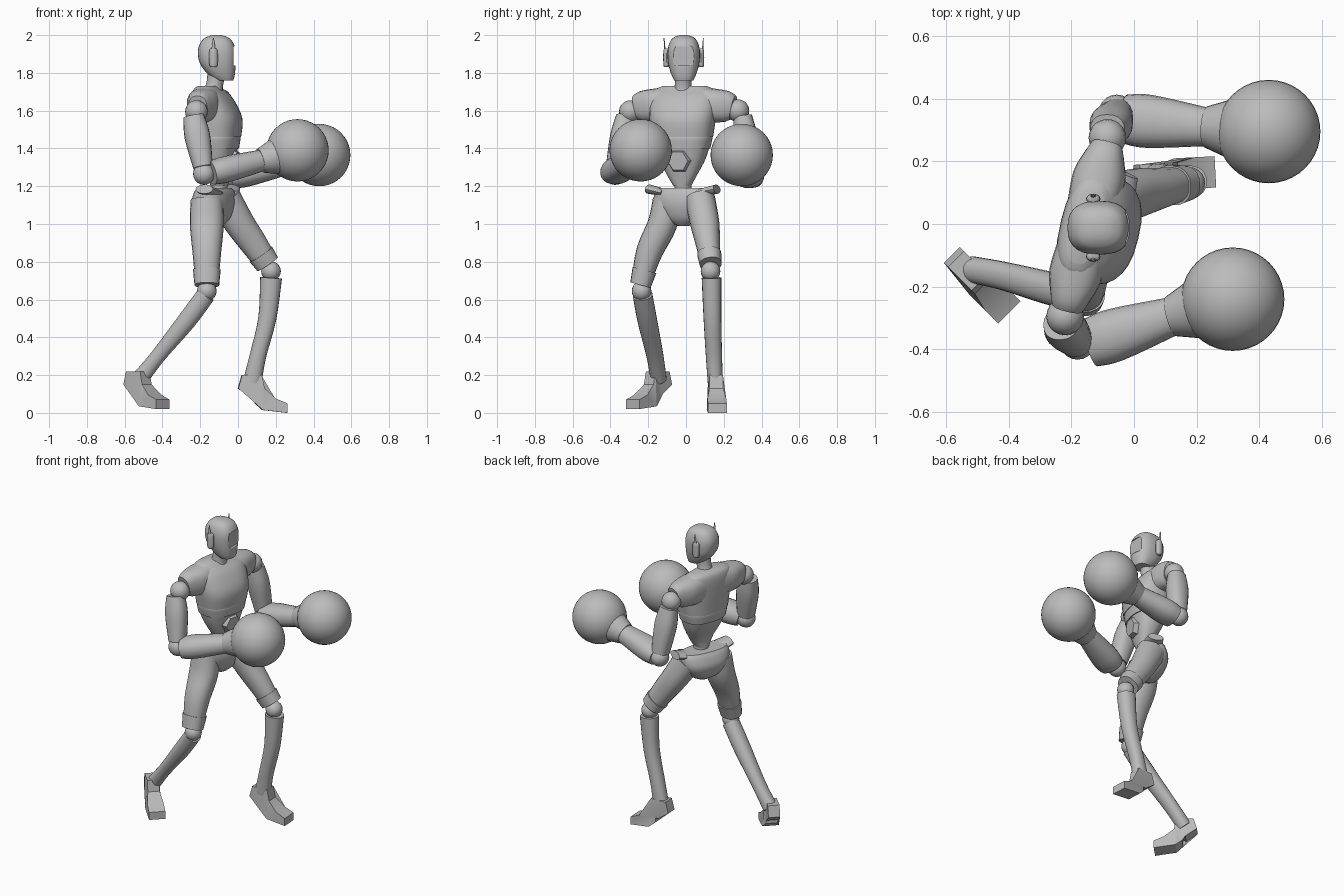
import bpy, bmesh, math
from mathutils import Vector, Matrix

old = bpy.data.objects.get("Cube")
if old:
    bpy.data.objects.remove(old, do_unlink=True)

grey = bpy.data.materials.new("plain_grey")
grey.use_nodes = True
grey.diffuse_color = (0.5, 0.5, 0.5, 1)
grey.node_tree.nodes["Principled BSDF"].inputs["Base Color"].default_value = grey.diffuse_color

UP = Vector((0, 0, 1))
FORWARD = Vector((1, 0, 0))


def finish(name, bm, angle=40):
    """Turn a bmesh into a shaded object."""
    bmesh.ops.recalc_face_normals(bm, faces=bm.faces)
    mesh = bpy.data.meshes.new(name)
    bm.to_mesh(mesh)
    bm.free()
    mesh.materials.append(grey)
    obj = bpy.data.objects.new(name, mesh)
    bpy.context.collection.objects.link(obj)
    bpy.ops.object.select_all(action="DESELECT")
    obj.select_set(True)
    bpy.context.view_layer.objects.active = obj
    bpy.ops.object.shade_smooth_by_angle(angle=math.radians(angle))
    return obj


def smooth_path(path, steps):
    """Catmull-Rom interpolation of section tuples."""
    rows = [Vector(p) for p in path]
    rows = [rows[0]] + rows + [rows[-1]]
    result = []
    for a, b, c, d in zip(rows, rows[1:], rows[2:], rows[3:]):
        for i in range(steps):
            t = i / steps
            result.append(b + 0.5 * t * ((c - a) + t * ((2 * a - 5 * b + 4 * c - d)
                                                        + t * (3 * (b - c) + d - a))))
    return result + [rows[-1]]


def loft(name, path, ref=FORWARD, axis=None, sides=20, steps=4, power=1.0):
    """Skin elliptical sections (x, y, z, half size along ref, half size across)."""
    rows = smooth_path(path, steps)
    centres = [Vector(r[:3]) for r in rows]
    bm = bmesh.new()
    rings = []
    for i, row in enumerate(rows):
        tangent = axis or (centres[min(i + 1, len(rows) - 1)] - centres[max(i - 1, 0)]).normalized()
        side = (ref - tangent * ref.dot(tangent)).normalized()
        other = tangent.cross(side)
        ring = []
        for k in range(sides):
            angle = math.tau * k / sides
            c, s = math.cos(angle), math.sin(angle)
            c, s = (math.copysign(abs(v) ** power, v) for v in (c, s))
            ring.append(bm.verts.new(centres[i] + side * row[3] * c + other * row[4] * s))
        rings.append(ring)
    for low, high in zip(rings, rings[1:]):
        for k in range(sides):
            n = (k + 1) % sides
            bm.faces.new((low[k], low[n], high[n], high[k]))
    bm.faces.new(rings[0])
    bm.faces.new(rings[-1])
    return finish(name, bm)


def ball(name, centre, radius, segments=20):
    bm = bmesh.new()
    bmesh.ops.create_uvsphere(bm, u_segments=segments, v_segments=segments // 2, radius=radius,
                              matrix=Matrix.Translation(centre))
    return finish(name, bm, 60)


def stack(name, origin, yaw, sections, power=0.8):
    """Upright loft from (height, forward shift, half depth, half width)."""
    ahead = Vector((math.cos(yaw), math.sin(yaw), 0))
    path = [(origin[0] + ahead.x * u, origin[1] + ahead.y * u, z, d, w) for z, u, d, w in sections]
    return loft(name, path, ref=ahead, axis=UP, sides=28, power=power)


# Torso, turned slightly towards the right
TWIST = -0.24
BODY = (-0.12, -0.015)
body_frame = Matrix.Translation((*BODY, 0)) @ Matrix.Rotation(TWIST, 4, "Z")
stack("chest", BODY, TWIST, [(1.46, 0.01, 0.12, 0.16), (1.56, 0.01, 0.125, 0.175),
                             (1.66, -0.015, 0.1, 0.18), (1.71, -0.035, 0.07, 0.16),
                             (1.73, -0.035, 0.05, 0.12)])
stack("rib_band", BODY, TWIST, [(1.4, 0.01, 0.11, 0.145), (1.455, 0.01, 0.117, 0.157), (1.465, 0.01, 0.11, 0.15)])
stack("abdomen", BODY, TWIST, [(1.2, 0.02, 0.045, 0.045), (1.26, 0.025, 0.055, 0.08),
                               (1.34, 0.015, 0.085, 0.12), (1.405, 0.01, 0.105, 0.14)])
stack("waist", (-0.1, -0.015), TWIST, [(1.1, 0, 0.045, 0.045), (1.24, 0, 0.045, 0.045)], 1)

# Six-sided belly plate
bm = bmesh.new()
bmesh.ops.create_cone(bm, cap_ends=True, segments=6, radius1=0.07, radius2=0.055, depth=0.04,
                      matrix=body_frame @ Matrix.Translation((0.1, 0, 1.335))
                      @ Matrix.Rotation(math.radians(96), 4, "Y"))
finish("belly_plate", bm, 20)

# Shoulder yokes
for label, side in (("left", 1), ("right", -1)):
    path = []
    for v, z, high, deep in ((0.06, 1.63, 0.1, 0.08), (0.16, 1.627, 0.09, 0.085),
                             (0.23, 1.622, 0.082, 0.065), (0.265, 1.615, 0.065, 0.05)):
        p = body_frame @ Vector((-0.03, v * side, z))
        path.append((*p, high, deep))
    loft(label + "_shoulder", path, ref=UP, power=0.8)

# Neck and head
loft("neck", [(-0.135, -0.015, 1.68, 0.065, 0.065), (-0.125, -0.015, 1.73, 0.045, 0.045),
              (-0.11, -0.015, 1.82, 0.05, 0.045)])
HEAD = (-0.11, -0.012)
head = stack("head", HEAD, 0, [(1.76, 0.04, 0.045, 0.05), (1.79, 0.023, 0.07, 0.065),
                               (1.85, 0.003, 0.095, 0.082), (1.92, -0.002, 0.1, 0.085),
                               (1.97, -0.002, 0.08, 0.07), (1.992, -0.002, 0.05, 0.045),
                               (2.0, -0.002, 0.02, 0.02)])

# Recessed visor
bm = bmesh.new()
bmesh.ops.create_cube(bm, size=1, matrix=Matrix.Translation((0.025, HEAD[1], 1.89))
                      @ Matrix.Diagonal((0.1, 0.12, 0.1, 1)))
cutter = finish("visor_cutter", bm)
cutter.hide_render = True
cutter.hide_set(True)
cut = head.modifiers.new("visor", "BOOLEAN")
cut.operation = "DIFFERENCE"
cut.object = cutter

# Ear pods with thin aerials
for label, side in (("left", 1), ("right", -1)):
    y = HEAD[1] + 0.092 * side
    loft(label + "_ear_pod", [(-0.13, y, 1.83, 0.012, 0.012), (-0.13, y, 1.845, 0.022, 0.016),
                              (-0.13, y, 1.915, 0.022, 0.016), (-0.13, y, 1.93, 0.012, 0.01)],
         axis=UP, sides=12)
    loft(label + "_aerial", [(-0.13, y + 0.008 * side, 1.91, 0.012, 0.005),
                             (-0.13, y + 0.012 * side, 1.985, 0.003, 0.002)], axis=UP, sides=8)

# Pelvis with raised hip crests
TURN = -0.38
PELVIS = (-0.125, -0.01)
stack("pelvis", PELVIS, TURN, [(0.99, 0.01, 0.03, 0.03), (1.03, 0, 0.075, 0.1), (1.1, -0.005, 0.1, 0.155),
                               (1.16, 0, 0.09, 0.165), (1.19, 0, 0.07, 0.15)])
pelvis_frame = Matrix.Translation((*PELVIS, 0)) @ Matrix.Rotation(TURN, 4, "Z")
for label, side in (("left", 1), ("right", -1)):
    inner = pelvis_frame @ Vector((0.02, 0.1 * side, 1.165))
    outer = pelvis_frame @ Vector((0.02, 0.195 * side, 1.185))
    loft(label + "_hip_crest", [(*inner, 0.02, 0.07), (*outer, 0.025, 0.05)], ref=UP, sides=12)


def arm(label, shoulder, top, bottom, elbow, fore, wrist, glove):
    """Upper arm, forearm and round glove from joint positions."""
    ball(label + "_shoulder_ball", shoulder, 0.06)
    mid = Vector(top).lerp(Vector(bottom), 0.4)
    loft(label + "_upper_arm", [(*top, 0.055, 0.05), (*mid, 0.068, 0.062), (*bottom, 0.052, 0.055)], power=0.85)
    ball(label + "_elbow", elbow, 0.058)
    fore, wrist, glove = Vector(fore), Vector(wrist), Vector(glove)
    loft(label + "_forearm", [(*fore, 0.062, 0.078), (*fore.lerp(wrist, 0.3), 0.07, 0.085),
                              (*wrist, 0.058, 0.062)], ref=UP, power=0.9)
    loft(label + "_cuff", [(*wrist, 0.066, 0.066), (*wrist.lerp(glove, 0.45), 0.1, 0.1)], ref=UP)
    ball(label + "_glove", glove, 0.165, 40)


arm("right", (-0.22, -0.295, 1.595), (-0.235, -0.32, 1.57), (-0.185, -0.37, 1.3), (-0.18, -0.375, 1.265),
    (-0.14, -0.38, 1.27), (0.12, -0.295, 1.335), (0.315, -0.24, 1.39))
arm("left", (-0.085, 0.275, 1.6), (-0.085, 0.3, 1.57), (-0.055, 0.345, 1.28), (-0.055, 0.355, 1.25),
    (-0.03, 0.335, 1.25), (0.23, 0.31, 1.31), (0.43, 0.295, 1.365))


def foot(label, origin, yaw):
    """Side profile with a heel spur, extruded and widened at the toe."""
    outline = [(-0.06, 0.2), (-0.08, 0.13), (-0.01, 0.08), (0.01, 0.09), (0.01, 0.05), (0.05, 0.015),
               (0.18, 0), (0.18, 0.05), (0.12, 0.075), (0.06, 0.13), (0.045, 0.2)]
    frame = Matrix.Translation(origin) @ Matrix.Rotation(yaw, 4, "Z")
    bm = bmesh.new()
    sides = []
    for s in (-1, 1):
        sides.append([bm.verts.new(frame @ Vector((u, s * (0.05 if u > 0.03 and z < 0.1 else 0.036), z)))
                      for u, z in outline])
        bm.faces.new(sides[-1])
    for k in range(len(outline)):
        j = k - 1
        bm.faces.new((sides[0][j], sides[0][k], sides[1][k], sides[1][j]))
    bmesh.ops.triangulate(bm, faces=[f for f in bm.faces if len(f.verts) > 4])
    finish(label + "_foot", bm, 30)


def leg(label, thigh, knee, shin):
    """Thigh with a knee guard, ball joint and shin."""
    loft(label + "_thigh", thigh, power=0.9)
    a, b = Vector(thigh[-2]), Vector(thigh[-1])
    guard = [a.lerp(b, t) + Vector((0, 0, 0, 0.006, 0.006)) for t in (0.55, 1.02)]
    loft(label + "_knee_guard", guard, power=0.85)
    ball(label + "_knee", knee, 0.052)
    loft(label + "_shin", shin, power=0.9)


leg("right", [(-0.165, -0.1, 1.13, 0.085, 0.075), (-0.165, -0.125, 1.0, 0.09, 0.078),
              (-0.165, -0.195, 0.85, 0.076, 0.07), (-0.165, -0.24, 0.68, 0.06, 0.05)],
    (-0.165, -0.235, 0.645),
    [(-0.17, -0.23, 0.625, 0.05, 0.052), (-0.27, -0.205, 0.49, 0.05, 0.052),
     (-0.42, -0.165, 0.305, 0.04, 0.045), (-0.52, -0.145, 0.18, 0.045, 0.042)])
foot("right", (-0.525, -0.155, 0.02), math.radians(-45))
leg("left", [(-0.07, 0.075, 1.13, 0.09, 0.08), (0.01, 0.1, 1.0, 0.08, 0.077),
             (0.08, 0.115, 0.9, 0.073, 0.065), (0.155, 0.13, 0.79, 0.06, 0.052)],
    (0.175, 0.13, 0.75),
    [(0.175, 0.135, 0.715, 0.058, 0.052), (0.155, 0.14, 0.5, 0.048, 0.047),
     (0.105, 0.148, 0.3, 0.044, 0.043), (0.075, 0.155, 0.16, 0.05, 0.04)])
foot("left", (0.08, 0.157, 0), math.radians(3))
